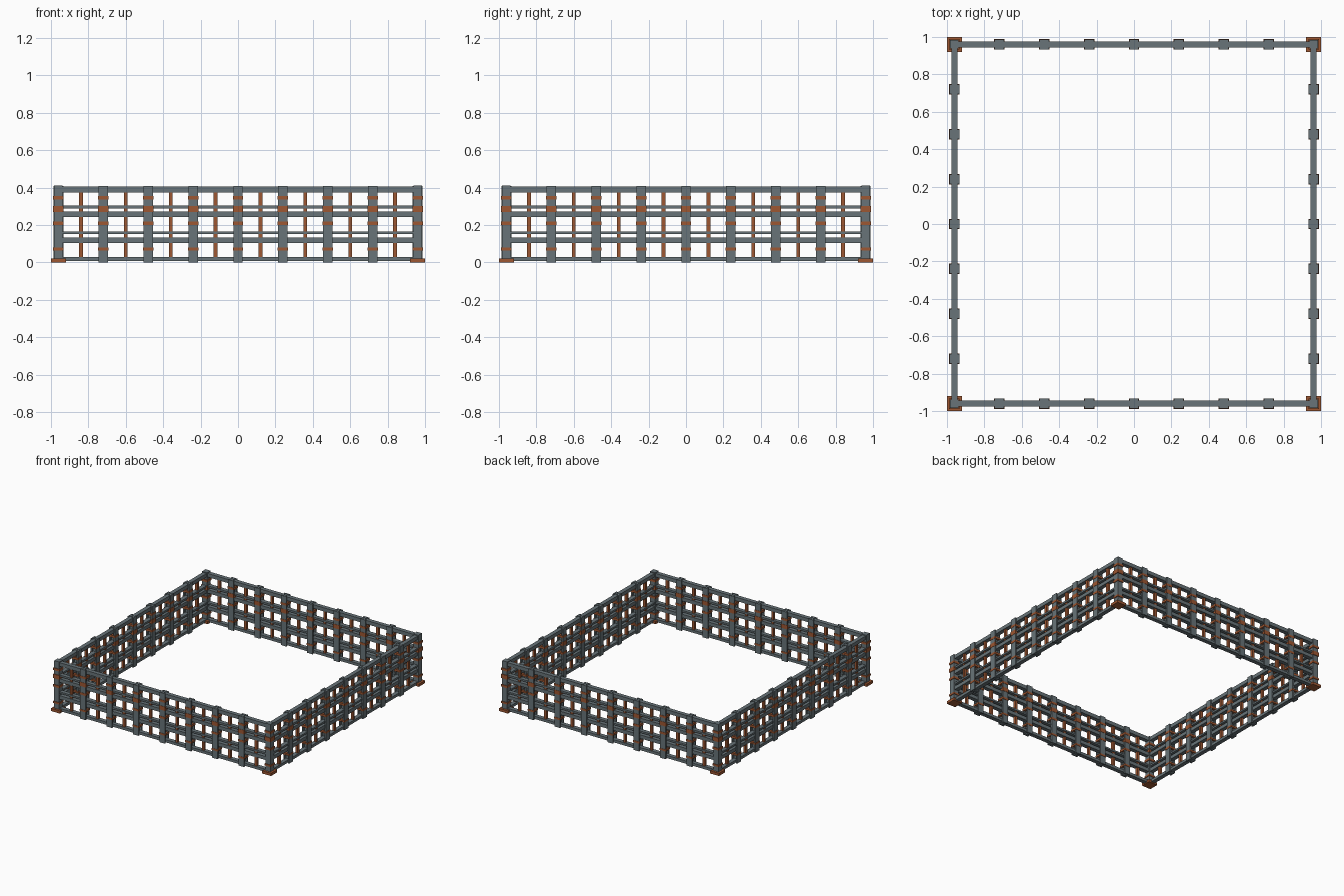
import bpy, bmesh, math
from mathutils import Matrix, Vector

if "Cube" in bpy.data.objects:
    bpy.data.objects.remove(bpy.data.objects["Cube"])

R = 0.96        # distance of the fence lines from the centre
STEP = 0.24     # post spacing


def material(name, col):
    m = bpy.data.materials.new(name)
    m.diffuse_color = (*col, 1)
    m.use_nodes = True
    m.node_tree.nodes["Principled BSDF"].inputs["Base Color"].default_value = m.diffuse_color
    return m


steel = material("slate steel", (0.14, 0.175, 0.19))
rust = material("rust orange", (0.34, 0.095, 0.032))


def make(name, boxes, mat, turns=(0,)):
    """One object from (x0, x1, y0, y1, z0, z1) boxes, repeated round the z axis."""
    bm = bmesh.new()
    for t in turns:
        rot = Matrix.Rotation(t * math.pi / 2, 4, 'Z')
        for x0, x1, y0, y1, z0, z1 in boxes:
            c = Vector(((x0 + x1) / 2, (y0 + y1) / 2, (z0 + z1) / 2))
            s = Matrix.Diagonal((x1 - x0, y1 - y0, z1 - z0, 1))
            bmesh.ops.create_cube(bm, size=1, matrix=rot @ Matrix.Translation(c) @ s)
    me = bpy.data.meshes.new(name)
    bm.to_mesh(me)
    bm.free()
    me.materials.append(mat)
    ob = bpy.data.objects.new(name, me)
    bpy.context.collection.objects.link(ob)
    return ob


def block(x, y, w, d, z0, z1):
    return (x - w / 2, x + w / 2, y - d / 2, y + d / 2, z0, z1)


SIDES = range(4)
xs = [STEP * i for i in range(-3, 4)]
BANDS = [(0.065, 0.08), (0.2, 0.218), (0.27, 0.303), (0.336, 0.354)]

# Horizontal rails: (bottom, top, depth)
for name, z0, z1, d in [("top_rail", 0.375, 0.405, 0.034),
                        ("upper_rail", 0.243, 0.272, 0.034),
                        ("upper_strip", 0.289, 0.304, 0.034),
                        ("lower_rail", 0.105, 0.134, 0.034),
                        ("lower_strip", 0.152, 0.166, 0.034),
                        ("bottom_rail", 0.008, 0.03, 0.034)]:
    make(name, [block(0, -R, 2 * R, d, z0, z1)], steel, SIDES)

# Beam posts: two flanges joined by a web
posts = []
for x in xs:
    posts += [block(x, -R - 0.02, 0.05, 0.012, 0, 0.41),
              block(x, -R + 0.02, 0.05, 0.012, 0, 0.41),
              block(x, -R, 0.018, 0.03, 0, 0.41)]
make("beam_posts", posts, steel, SIDES)

# Rusty clamps around the posts
make("post_clamps", [block(x, -R, 0.056, 0.056, a, b) for x in xs for a, b in BANDS],
     rust, SIDES)

# Corner posts, clamps and base plates
make("corner_posts", [block(-R, -R, 0.045, 0.045, 0.015, 0.412)], steel, SIDES)
make("corner_clamps", [block(-R, -R, 0.056, 0.056, a, b) for a, b in BANDS], rust, SIDES)
make("base_plates", [block(-R, -R, 0.08, 0.08, 0, 0.022)], rust, SIDES)

# Thin rusty bars midway between posts
make("thin_bars", [block(STEP * (i + 0.5), -R, 0.02, 0.02, 0.02, 0.38)
                   for i in range(-4, 4)], rust, SIDES)
